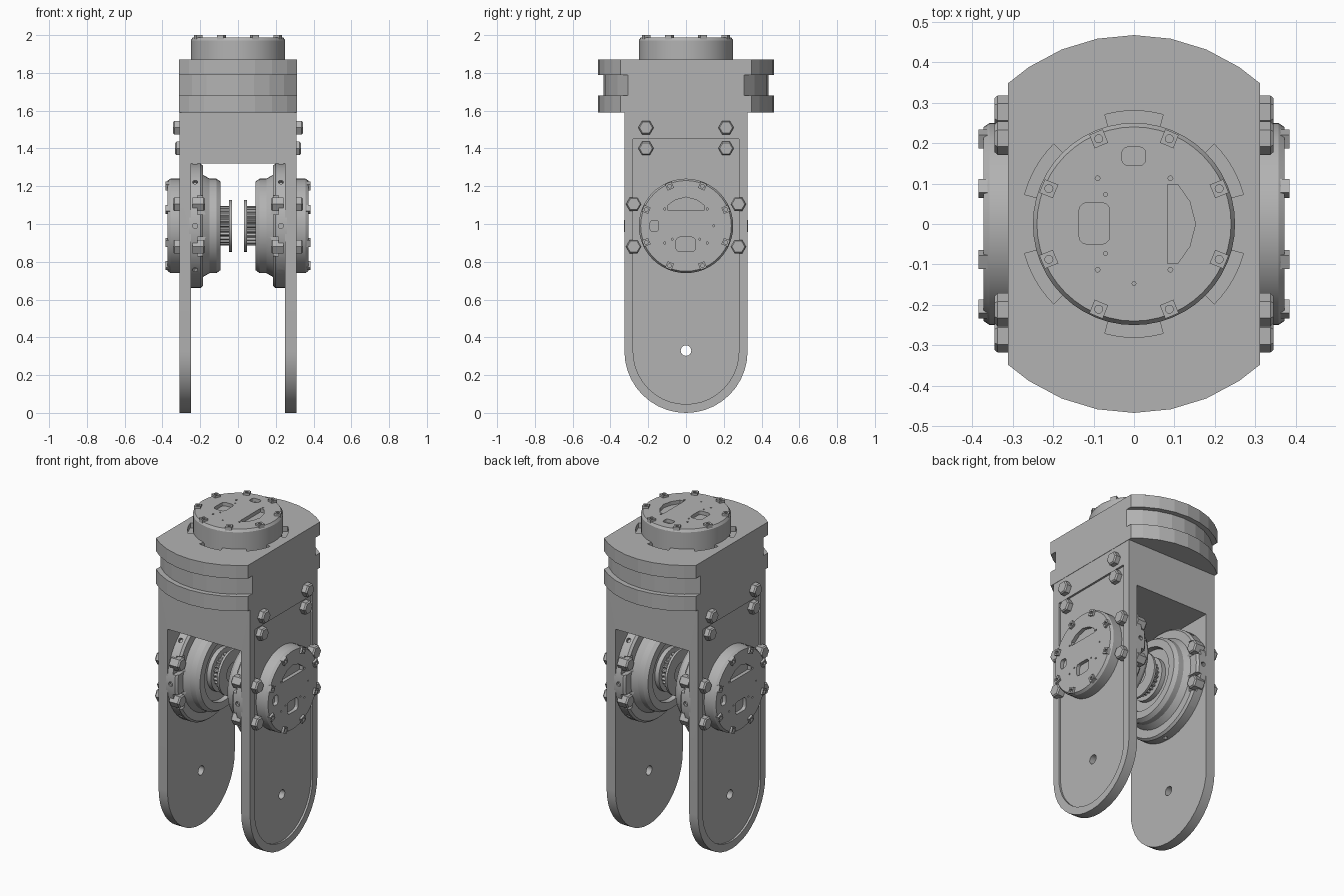
import bpy, bmesh
from math import pi, cos, sin, sqrt
from mathutils import Matrix, Vector

if "Cube" in bpy.data.objects:
    bpy.data.objects.remove(bpy.data.objects["Cube"], do_unlink=True)

grey = bpy.data.materials.new("machined_grey")
grey.use_nodes = True
grey.diffuse_color = (0.45, 0.45, 0.45, 1)
grey.node_tree.nodes["Principled BSDF"].inputs["Base Color"].default_value = (0.45, 0.45, 0.45, 1)


def frame(x, y, origin=(0, 0, 0)):
    """Matrix with the given local x and y axes; z is their cross product."""
    x, y = Vector(x), Vector(y)
    m = Matrix((x, y, x.cross(y))).transposed().to_4x4()
    return Matrix.Translation(origin) @ m


def finish(name, bm, matrix):
    bmesh.ops.remove_doubles(bm, verts=bm.verts, dist=1e-5)
    bmesh.ops.recalc_face_normals(bm, faces=bm.faces)
    bm.transform(matrix)
    mesh = bpy.data.meshes.new(name)
    bm.to_mesh(mesh)
    bm.free()
    mesh.materials.append(grey)
    obj = bpy.data.objects.new(name, mesh)
    bpy.context.collection.objects.link(obj)
    return obj


def prism(name, polys, z0, z1, matrix=Matrix()):
    """Extrude one or more outlines along local z."""
    bm = bmesh.new()
    for poly in polys:
        face = bm.faces.new([bm.verts.new((x, y, z0)) for x, y in poly])
        ext = bmesh.ops.extrude_face_region(bm, geom=[face], use_keep_orig=True)
        verts = [g for g in ext["geom"] if isinstance(g, bmesh.types.BMVert)]
        bmesh.ops.translate(bm, verts=verts, vec=(0, 0, z1 - z0))
    return finish(name, bm, matrix)


def lathe(name, profile, segs, matrix=Matrix()):
    """Turn an (r, z) profile about local z."""
    bm = bmesh.new()
    vs = [bm.verts.new((r, 0, z)) for r, z in profile]
    es = [bm.edges.new(pair) for pair in zip(vs, vs[1:])]
    bmesh.ops.spin(bm, geom=vs + es, cent=(0, 0, 0), axis=(0, 0, 1),
                   angle=2 * pi, steps=segs)
    return finish(name, bm, matrix)


def boolean(obj, cutter, operation="DIFFERENCE"):
    mod = obj.modifiers.new("cut", "BOOLEAN")
    mod.object, mod.operation, mod.solver = cutter, operation, "EXACT"
    dg = bpy.context.evaluated_depsgraph_get()
    mesh = bpy.data.meshes.new_from_object(obj.evaluated_get(dg))
    obj.modifiers.clear()
    obj.data = mesh
    bpy.data.objects.remove(cutter, do_unlink=True)


def arc(r, a0, a1, n, cx=0, cy=0):
    return [(cx + r * cos(a0 + (a1 - a0) * i / n), cy + r * sin(a0 + (a1 - a0) * i / n))
            for i in range(n + 1)]


def circle(r, n, cx=0, cy=0):
    return arc(r, 0, 2 * pi, n, cx, cy)[:-1]


def rounded(x0, x1, y0, y1, r):
    pts = []
    for k, (x, y) in enumerate([(x1 - r, y1 - r), (x0 + r, y1 - r), (x0 + r, y0 + r), (x1 - r, y0 + r)]):
        pts += arc(r, k * pi / 2, (k + 1) * pi / 2, 3, x, y)
    return pts


def slab(r, half=0.312):
    """Circle outline with both x sides cut flat."""
    pts = [(x, sqrt(r * r - x * x)) for x in (r * sin(pi * k / 16) for k in range(-8, 9)) if abs(x) < half]
    end = sqrt(r * r - half * half)
    top = [(-half, end)] + pts + [(half, end)]
    return top + [(-x, -y) for x, y in top]


def stadium(r, top):
    return [(r, top), (-r, top)] + arc(r, pi, 2 * pi, 20, 0, 0.326)


# Forked body: U-shaped front profile trimmed to the rounded side outline
SIDE = frame((0, 1, 0), (0, 0, 1))
u_shape = [(-0.31, -0.1), (-0.25, -0.1), (-0.25, 1.32), (0.25, 1.32),
           (0.25, -0.1), (0.31, -0.1), (0.31, 1.7), (-0.31, 1.7)]
fork = prism("fork_body", [u_shape], -0.5, 0.5, frame((1, 0, 0), (0, 0, 1)))
boolean(fork, prism("outline", [stadium(0.326, 1.6)], -0.6, 0.6, SIDE), "INTERSECT")
for s in (-1, 1):
    boolean(fork, prism("panel", [stadium(0.28, 1.45)], s * 0.298, s * 0.4, SIDE))
boolean(fork, prism("pivot", [circle(0.028, 16, 0, 0.33)], -0.6, 0.6, SIDE))

# Upper drum with a groove, and slots around the top actuator
drum = [prism("drum_lower_flange", [slab(0.467)], 1.59, 1.68),
        prism("drum_groove", [slab(0.437)], 1.68, 1.79),
        prism("drum_upper_flange", [slab(0.467)], 1.79, 1.87)]
slots = []
for k in range(6):
    a0, a1 = pi / 6 + k * pi / 3 - 0.26, pi / 6 + k * pi / 3 + 0.26
    slots.append(arc(0.28, a0, a1, 6) + arc(0.245, a1, a0, 6))
boolean(drum[2], prism("slots", slots, 1.84, 1.9))

# Face pockets shared by every actuator cap
half_d = [(0.083, -0.098), (0.108, -0.098), (0.138, -0.055)]
POCKETS = [half_d + [(0.152, 0)] + [(x, -y) for x, y in reversed(half_d)],
           rounded(-0.136, -0.06, -0.05, 0.053, 0.02),
           rounded(-0.03, 0.029, 0.145, 0.19, 0.014)]
POCKETS += [circle(0.006, 8, x, y) for x in (-0.09, 0.09) for y in (-0.113, 0.113)]
POCKETS += [circle(0.005, 8, x, y) for x, y in ((-0.07, 0.073), (-0.07, -0.073), (0, -0.147))]


def actuator_cap(side, m):
    cap = lathe(side + "_actuator_cap", [(0, -0.013), (0.24, -0.013), (0.25, -0.028),
                                         (0.25, -0.135), (0, -0.135)], 48, m)
    boolean(cap, prism("pockets", POCKETS, -0.035, 0.02, m))
    # Square clips around the rim, each with a screw hole
    squares, holes = [], []
    for k in range(8):
        a = pi / 8 + k * pi / 4
        c, d = cos(a), sin(a)
        squares.append([(c * u - d * v, d * u + c * v) for u, v in
                        ((0.21, -0.018), (0.246, -0.018), (0.246, 0.018), (0.21, 0.018))])
        holes.append(circle(0.01, 10, 0.228 * c, 0.228 * d))
    clips = prism(side + "_cap_clips", squares, -0.04, 0, m)
    boolean(clips, prism("holes", holes, -0.012, 0.02, m))


def bolt(name, m):
    lathe(name, [(0, -0.03), (0.041, -0.03), (0.041, 0.027), (0.034, 0.035), (0, 0.035)], 6, m)


actuator_cap("top", Matrix.Translation((0, 0, 2)))

for side, s in (("left", 1), ("right", -1)):
    m = frame((0, 0, 1), (0, -s, 0), (s * 0.385, 0, 0.99))
    actuator_cap(side, m)

    # Inner mounting flange and stepped motor housing
    flange = lathe(side + "_actuator_flange", [
        (0, -0.125), (0.329, -0.125), (0.329, -0.187), (0.318, -0.2), (0.27, -0.2),
        (0.25, -0.235), (0.25, -0.27), (0.235, -0.292), (0.19, -0.292), (0.185, -0.265),
        (0.13, -0.265), (0.13, -0.292), (0, -0.292)], 48, m)
    boolean(flange, prism("bolt_pockets", [
        [(z - 0.05, y * 0.255), (z + 0.05, y * 0.255), (z + 0.05, y * 0.36), (z - 0.05, y * 0.36)]
        for z in (-0.11, 0.11) for y in (-1, 1)], -0.26, -0.17, m))
    for k in range(8):
        radial = (m @ Matrix.Translation((0, 0, -0.158)) @ Matrix.Rotation(k * pi / 4, 4, "Z")
                  @ Matrix.Rotation(pi / 2, 4, "Y"))
        boolean(flange, prism("rim_hole", [circle(0.014, 10)], 0.31, 0.35, radial))

    # Toothed pulley with its end disc
    teeth = [((0.104 if k % 4 < 2 else 0.094) * cos(k * pi / 48),
              (0.104 if k % 4 < 2 else 0.094) * sin(k * pi / 48)) for k in range(96)]
    prism(side + "_pulley_teeth", [teeth], -0.345, -0.285, m)
    lathe(side + "_pulley_disc", [(0, -0.338), (0.137, -0.338), (0.137, -0.352), (0.06, -0.352),
                                  (0.06, -0.343), (0, -0.343)], 40, m)

    # Hex bolts: upper pair rows, and those clamping the flange through the arm
    out, back = (0, s, 0), (0, -s, 0)
    for y in (-1, 1):
        bolt(side + "_upper_bolt", frame(out, (0, 0, 1), (s * 0.31, y * 0.212, 1.51)))
        bolt(side + "_panel_bolt", frame(out, (0, 0, 1), (s * 0.298, y * 0.212, 1.4)))
        for z in (0.88, 1.105):
            bolt(side + "_clamp_bolt", frame(out, (0, 0, 1), (s * 0.31, y * 0.277, z)))
            bolt(side + "_clamp_nut", frame(back, (0, 0, 1), (s * 0.21, y * 0.285, z)))

# Smooth the turned parts while keeping hard edges; the drum stays faceted
bpy.ops.object.select_all(action="DESELECT")
for obj in bpy.context.collection.objects:
    if obj.type == "MESH" and obj not in drum and grey.name in obj.data.materials:
        obj.select_set(True)
        bpy.context.view_layer.objects.active = obj
bpy.ops.object.shade_smooth_by_angle(angle=pi / 7)
